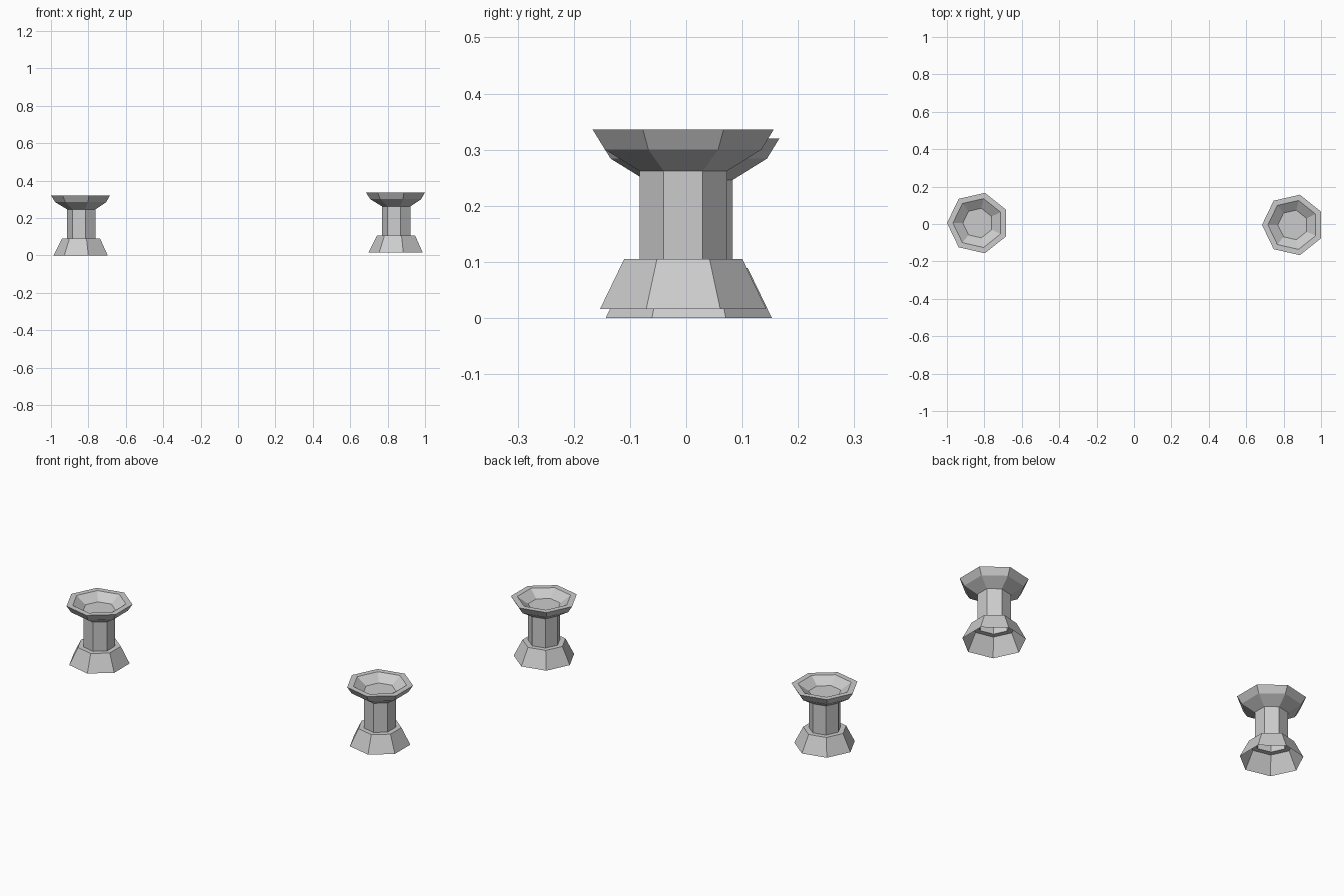
import bpy, bmesh
from math import sin, cos, pi

if "Cube" in bpy.data.objects:
    bpy.data.objects.remove(bpy.data.objects["Cube"])

SIDES = 7


def lathe(name, profile, location, cap_last=False):
    """Spin a (radius, z) profile into a flat-faced seven-sided shell."""
    bm = bmesh.new()
    rings = []
    for r, z in profile:
        rings.append([bm.verts.new((r * cos(pi + 2 * pi * i / SIDES),
                                    r * sin(pi + 2 * pi * i / SIDES), z))
                      for i in range(SIDES)])
    for a, b in zip(rings, rings[1:]):
        for i in range(SIDES):
            j = (i + 1) % SIDES
            bm.faces.new((a[i], a[j], b[j], b[i]))
    if cap_last:
        bm.faces.new(rings[-1])
    mesh = bpy.data.meshes.new(name)
    bm.to_mesh(mesh)
    bm.free()
    obj = bpy.data.objects.new(name, mesh)
    obj.location = location
    bpy.context.collection.objects.link(obj)
    return obj


# Hollow flared foot, open below, with its flat shoulder
foot = [(0.152, 0.0), (0.108, 0.089), (0.08, 0.089)]
# Open column
column = [(0.08, 0.089), (0.08, 0.246)]
# Bowl: underside, flared lip, flat rim, sloped inside and floor
bowl = [(0.08, 0.246), (0.143, 0.284), (0.1657, 0.32),
        (0.134, 0.32), (0.081, 0.284)]

# Two matching pedestals, the right one slightly raised
for side, loc in (("left", (-0.834, 0.005, 0.0)),
                  ("right", (0.850, -0.005, 0.016))):
    lathe(side + "_foot", foot, loc)
    lathe(side + "_column", column, loc)
    lathe(side + "_bowl", bowl, loc, cap_last=True)
